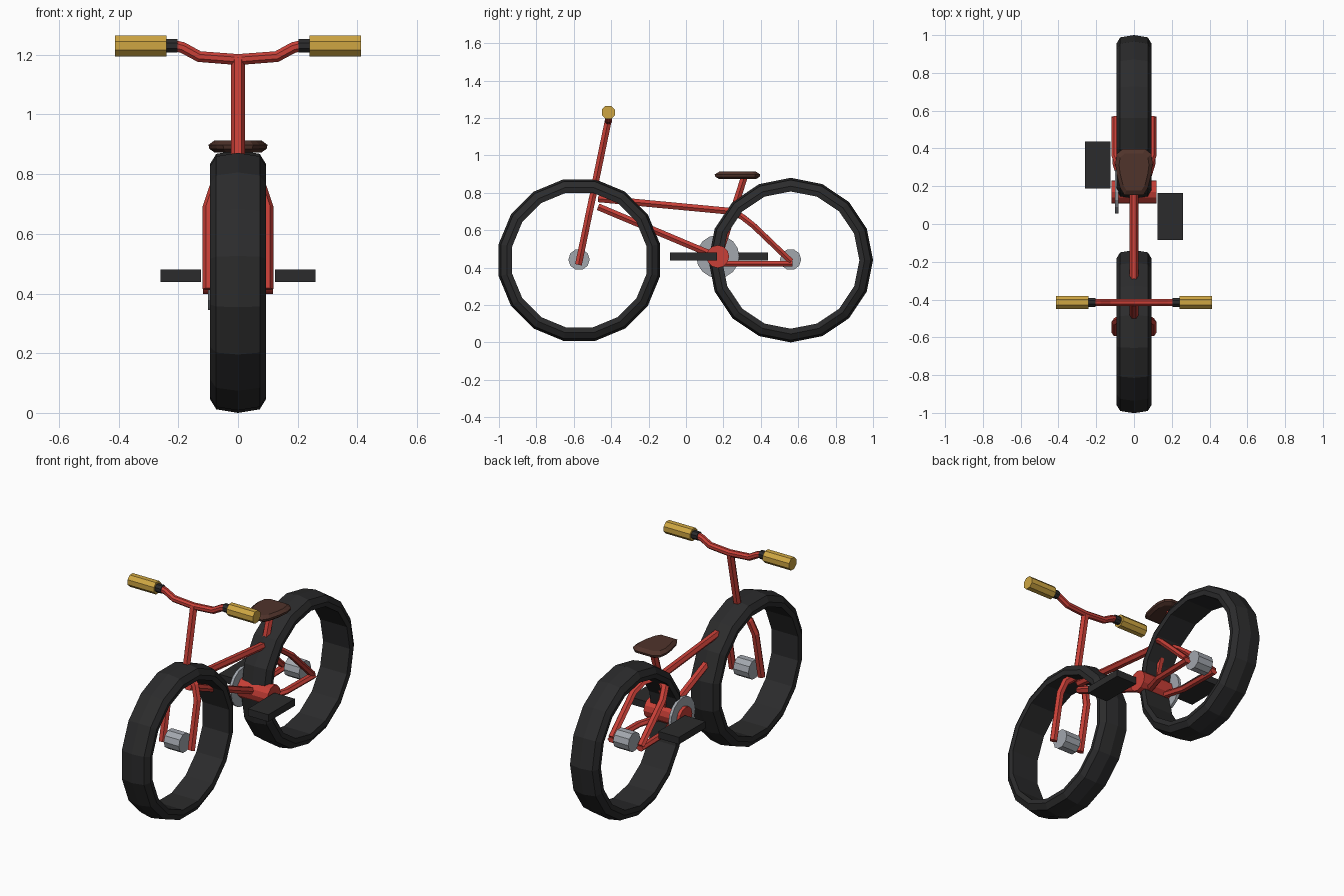
import bpy, bmesh, math
from mathutils import Vector

if "Cube" in bpy.data.objects:
    bpy.data.objects.remove(bpy.data.objects["Cube"], do_unlink=True)


def material(name, rgb):
    m = bpy.data.materials.new(name)
    m.use_nodes = True
    m.diffuse_color = (*rgb, 1)
    m.node_tree.nodes["Principled BSDF"].inputs["Base Color"].default_value = (*rgb, 1)
    return m


RED = material("red paint", (0.58, 0.05, 0.038))
BLACK = material("black rubber", (0.024, 0.024, 0.025))
GREY = material("grey metal", (0.36, 0.385, 0.42))
GOLD = material("gold grip", (0.62, 0.38, 0.055))
BROWN = material("brown leather", (0.08, 0.033, 0.024))


def loft(name, rings, mat, closed=False):
    """Skin a list of equal-length point rings; cap the ends unless closed."""
    bm = bmesh.new()
    loops = [[bm.verts.new(p) for p in ring] for ring in rings]
    n = len(loops[0])
    pairs = list(zip(loops, loops[1:]))
    if closed:
        pairs.append((loops[-1], loops[0]))
    for a, b in pairs:
        for i in range(n):
            j = (i + 1) % n
            bm.faces.new((a[i], a[j], b[j], b[i]))
    if not closed:
        bm.faces.new(loops[0])
        bm.faces.new(loops[-1])
    bmesh.ops.recalc_face_normals(bm, faces=bm.faces)
    mesh = bpy.data.meshes.new(name)
    bm.to_mesh(mesh)
    bm.free()
    mesh.materials.append(mat)
    ob = bpy.data.objects.new(name, mesh)
    bpy.context.collection.objects.link(ob)
    return ob


def tube(name, path, mat=RED, ru=0.0235, rv=0.021, sides=6, ref=(1, 0, 0), turn=0.0):
    """Sweep a faceted section along a path; ru lies along ref, rv across it."""
    pts = [Vector(p) for p in path]
    rings = []
    for i, p in enumerate(pts):
        t = Vector()
        if i:
            t += (p - pts[i - 1]).normalized()
        if i < len(pts) - 1:
            t += (pts[i + 1] - p).normalized()
        t.normalize()
        u = Vector(ref)
        u = (u - t * u.dot(t)).normalized()
        v = t.cross(u)
        angles = [math.tau * (k + turn) / sides for k in range(sides)]
        rings.append([p + u * ru * math.cos(a) + v * rv * math.sin(a) for a in angles])
    return loft(name, rings, mat)


def rod(name, x0, x1, y, z, r, mat, sides, turn=0.0):
    """Cylinder lying along x."""
    return tube(name, [(x0, y, z), (x1, y, z)], mat, r, r, sides, (0, 1, 0), turn)


def mirrored(path, s):
    return [(s * x, y, z) for x, y, z in path]


# Tyres: a rounded section revolved in sixteen steps
AXLE = 0.44
half = [(0.073, 0.428), (0.093, 0.395), (0.088, 0.367)]
section = [(0, 0.44)] + half + [(-x, r) for x, r in reversed(half)]
for name, y, turn in (("front_tyre", -0.57, 0.5), ("rear_tyre", 0.56, 0.0)):
    rings = []
    for k in range(16):
        a = math.tau * (k + turn) / 16
        rings.append([(x, y + r * math.cos(a), AXLE + r * math.sin(a)) for x, r in section])
    loft(name, rings, BLACK, closed=True)

# Hubs
rod("front_hub", -0.05, 0.05, -0.572, 0.443, 0.057, GREY, 10)
rod("rear_hub", -0.05, 0.05, 0.559, 0.443, 0.057, GREY, 10)

# Main frame tubes
tube("steering_tube", [(0, -0.415, 1.19), (0, -0.497, 0.795)])
tube("top_tube", [(0, -0.47, 0.768), (0, 0.25, 0.70)])
tube("down_tube", [(0, -0.47, 0.725), (0, 0.16, 0.46)])
tube("seat_tube", [(0, 0.312, 0.885), (0, 0.175, 0.46)])

# Fork legs, seat stays and chain stays on both sides
fork = [(0, -0.488, 0.825), (0.07, -0.502, 0.765), (0.095, -0.518, 0.69), (0.095, -0.575, 0.415)]
seat_stay = [(0, 0.24, 0.70), (0.07, 0.30, 0.672), (0.095, 0.36, 0.625), (0.095, 0.562, 0.432)]
chain_stay = [(0.05, 0.19, 0.42), (0.09, 0.32, 0.42), (0.095, 0.57, 0.42)]
for side, s in (("left", 1), ("right", -1)):
    tube(side + "_fork_leg", mirrored(fork, s))
    tube(side + "_seat_stay", mirrored(seat_stay, s), rv=0.018)
    tube(side + "_chain_stay", mirrored(chain_stay, s), rv=0.017)

# Bottom bracket and chainring
rod("bottom_bracket", -0.118, 0.118, 0.17, 0.459, 0.061, RED, 12)
rod("chainring", -0.1, -0.083, 0.17, 0.459, 0.115, GREY, 16)


# Pedals: flat slabs, one forward and one back
def slab(name, x, y, z, sx, sy, sz, mat):
    corners = [(-1, -1), (1, -1), (1, 1), (-1, 1)]
    rings = [[(x + a * sx / 2, y + b * sy / 2, z + h * sz / 2) for a, b in corners] for h in (-1, 1)]
    return loft(name, rings, mat)


slab("left_pedal", 0.192, 0.04, 0.459, 0.135, 0.25, 0.042, BLACK)
slab("right_pedal", -0.192, 0.313, 0.459, 0.135, 0.25, 0.042, BLACK)

# Handlebar, collars and grips
BAR_Y, GRIP_Z = -0.415, 1.23
bend = [(0.13, BAR_Y, 1.194), (0.185, BAR_Y, 1.224), (0.21, BAR_Y, GRIP_Z)]
bar = mirrored(reversed(bend), -1) + [(0, BAR_Y, 1.184)] + bend
tube("handlebar", bar, ru=0.02, rv=0.02, sides=8, ref=(0, 1, 0), turn=0.5)
for side, s in (("left", 1), ("right", -1)):
    rod(side + "_grip_collar", s * 0.203, s * 0.245, BAR_Y, GRIP_Z, 0.025, BLACK, 8, 0.5)
    rod(side + "_grip", s * 0.24, s * 0.413, BAR_Y, GRIP_Z, 0.038, GOLD, 8, 0.5)

# Saddle: narrow nose, wide back, edges drawn in above and below
edge = [(0.05, 0.153), (0.073, 0.19), (0.091, 0.26), (0.099, 0.32), (0.092, 0.37), (0.06, 0.397)]
outline = edge + [(-x, y) for x, y in reversed(edge)]
MID_Y = 0.28
rings = []
for z, k in ((0.873, 0.8), (0.885, 0.97), (0.898, 1.0), (0.913, 0.8)):
    rings.append([(x * k, MID_Y + (y - MID_Y) * k, z) for x, y in outline])
loft("saddle", rings, BROWN)
